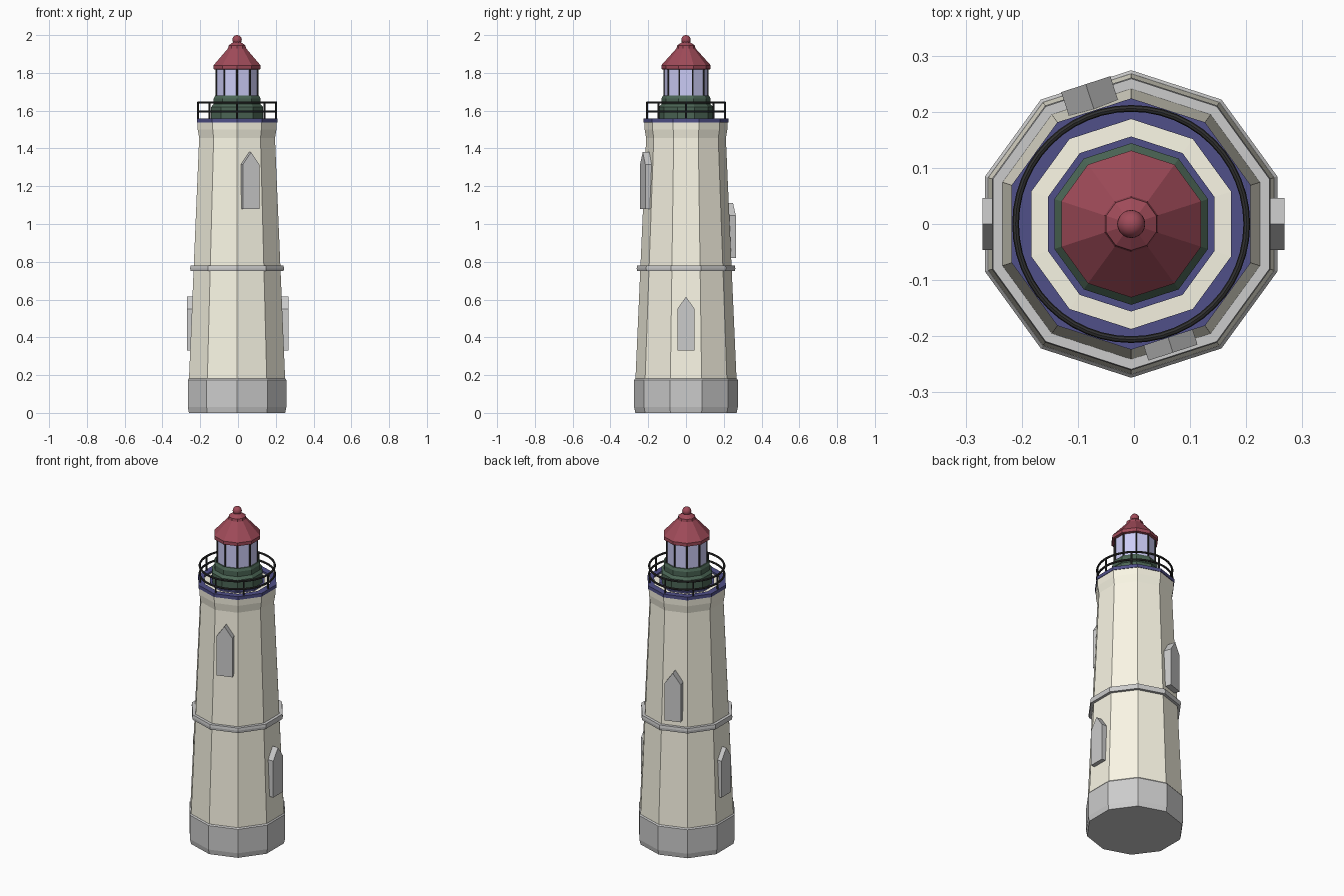
import bpy, bmesh, math
from mathutils import Matrix

if "Cube" in bpy.data.objects:
    bpy.data.objects.remove(bpy.data.objects["Cube"])

CX = -0.005   # tower axis
SIDES = 10


def material(name, rgb):
    m = bpy.data.materials.new(name)
    m.diffuse_color = (*rgb, 1)
    m.use_nodes = True
    m.node_tree.nodes["Principled BSDF"].inputs["Base Color"].default_value = m.diffuse_color
    return m


CREAM = material("cream", (0.95, 0.92, 0.78))
RED = material("red", (0.35, 0.07, 0.10))
NAVY = material("navy", (0.08, 0.08, 0.25))
GREEN = material("dark_green", (0.07, 0.13, 0.09))
BLACK = material("black", (0.03, 0.03, 0.03))
GLASS = material("glass", (0.60, 0.60, 0.92))


def finish(bm, name, mat=None):
    bmesh.ops.recalc_face_normals(bm, faces=bm.faces)
    me = bpy.data.meshes.new(name)
    bm.to_mesh(me)
    bm.free()
    ob = bpy.data.objects.new(name, me)
    bpy.context.collection.objects.link(ob)
    if mat:
        me.materials.append(mat)
    return ob


def lathe(name, profile, mat=None, closed=False):
    """Ten-sided solid from (radius, z) points; closed makes a ring."""
    bm = bmesh.new()
    rings = []
    for r, z in profile:
        rings.append([bm.verts.new((CX + r * math.cos(a), r * math.sin(a), z))
                      for a in (math.pi / 2 + math.tau * k / SIDES for k in range(SIDES))])
    pairs = list(zip(rings, rings[1:]))
    if closed:
        pairs.append((rings[-1], rings[0]))
    else:
        bm.faces.new(rings[0])
        bm.faces.new(rings[-1])
    for a, b in pairs:
        for k in range(SIDES):
            n = (k + 1) % SIDES
            bm.faces.new((a[k], a[n], b[n], b[k]))
    return finish(bm, name, mat)


def uprights(name, count, start, radius, z0, z1, thick, mat):
    """Ring of thin vertical bars."""
    bm = bmesh.new()
    for k in range(count):
        a = start + math.tau * k / count
        loc = (CX + radius * math.cos(a), radius * math.sin(a), (z0 + z1) / 2)
        bmesh.ops.create_cone(bm, cap_ends=True, segments=8, radius1=thick, radius2=thick,
                              depth=z1 - z0, matrix=Matrix.Translation(loc))
    return finish(bm, name, mat)


def window(name, angle, inner, outer, z0, z1):
    """Pointed block set in a tower face."""
    w, shoulder = 0.046, z1 - 0.065
    outline = [(-w, z0), (w, z0), (w, shoulder), (0, z1), (-w, shoulder)]
    bm = bmesh.new()
    back = [bm.verts.new((inner, y, z)) for y, z in outline]
    front = [bm.verts.new((outer, y, z)) for y, z in outline]
    bm.faces.new(back)
    bm.faces.new(front)
    for i in range(5):
        j = (i + 1) % 5
        bm.faces.new((back[i], back[j], front[j], front[i]))
    bm.transform(Matrix.Translation((CX, 0, 0)) @ Matrix.Rotation(math.radians(angle), 4, 'Z'))
    return finish(bm, name)


# Tower
lathe("stone_base", [(0.268, 0), (0.274, 0.03), (0.274, 0.175), (0.268, 0.182)])
lathe("tower_body", [(0.268, 0.17), (0.211, 1.455), (0.219, 1.50), (0.221, 1.545),
                     (0.15, 1.548)], CREAM)
lathe("belt_course", [(0.23, 0.75), (0.259, 0.75), (0.261, 0.765), (0.259, 0.78),
                      (0.23, 0.78)], None, closed=True)

# Windows
window("window_right", 0, 0.225, 0.273, 0.33, 0.615)
window("window_left", 180, 0.225, 0.265, 0.33, 0.615)
window("window_front", -72, 0.195, 0.241, 1.08, 1.38)
window("window_back", 108, 0.205, 0.262, 0.82, 1.11)

# Gallery
lathe("gallery_deck", [(0.187, 1.538), (0.224, 1.538), (0.224, 1.558), (0.187, 1.558)],
      NAVY, closed=True)
lathe("lantern_footing", [(0.156, 1.54), (0.156, 1.558)], NAVY)
for label, z in (("upper", 1.643), ("lower", 1.595)):
    bpy.ops.mesh.primitive_torus_add(location=(CX, 0, z), major_radius=0.206, minor_radius=0.006,
                                     major_segments=48, minor_segments=8)
    rail = bpy.context.object
    rail.name = label + "_rail"
    rail.data.materials.append(BLACK)
    bpy.ops.object.shade_smooth_by_angle()
uprights("rail_posts", 8, 0, 0.206, 1.55, 1.643, 0.005, BLACK)

# Lantern room
lathe("lantern_base", [(0.144, 1.555), (0.144, 1.62), (0.130, 1.635), (0.130, 1.665),
                       (0.122, 1.68)], GREEN)
lathe("lantern_glass", [(0.115, 1.675), (0.115, 1.825)], GLASS)
uprights("glazing_bars", SIDES, math.pi / 2, 0.115, 1.675, 1.825, 0.005, BLACK)

# Roof and finial
lathe("roof", [(0.12, 1.818), (0.131, 1.82), (0.131, 1.84), (0.05, 1.93), (0.047, 1.945),
               (0.018, 1.965)], RED)
bpy.ops.mesh.primitive_uv_sphere_add(segments=20, ring_count=12, radius=0.025,
                                     location=(CX, 0, 1.975))
ball = bpy.context.object
ball.name = "finial_ball"
ball.data.materials.append(RED)
bpy.ops.object.shade_smooth_by_angle()
